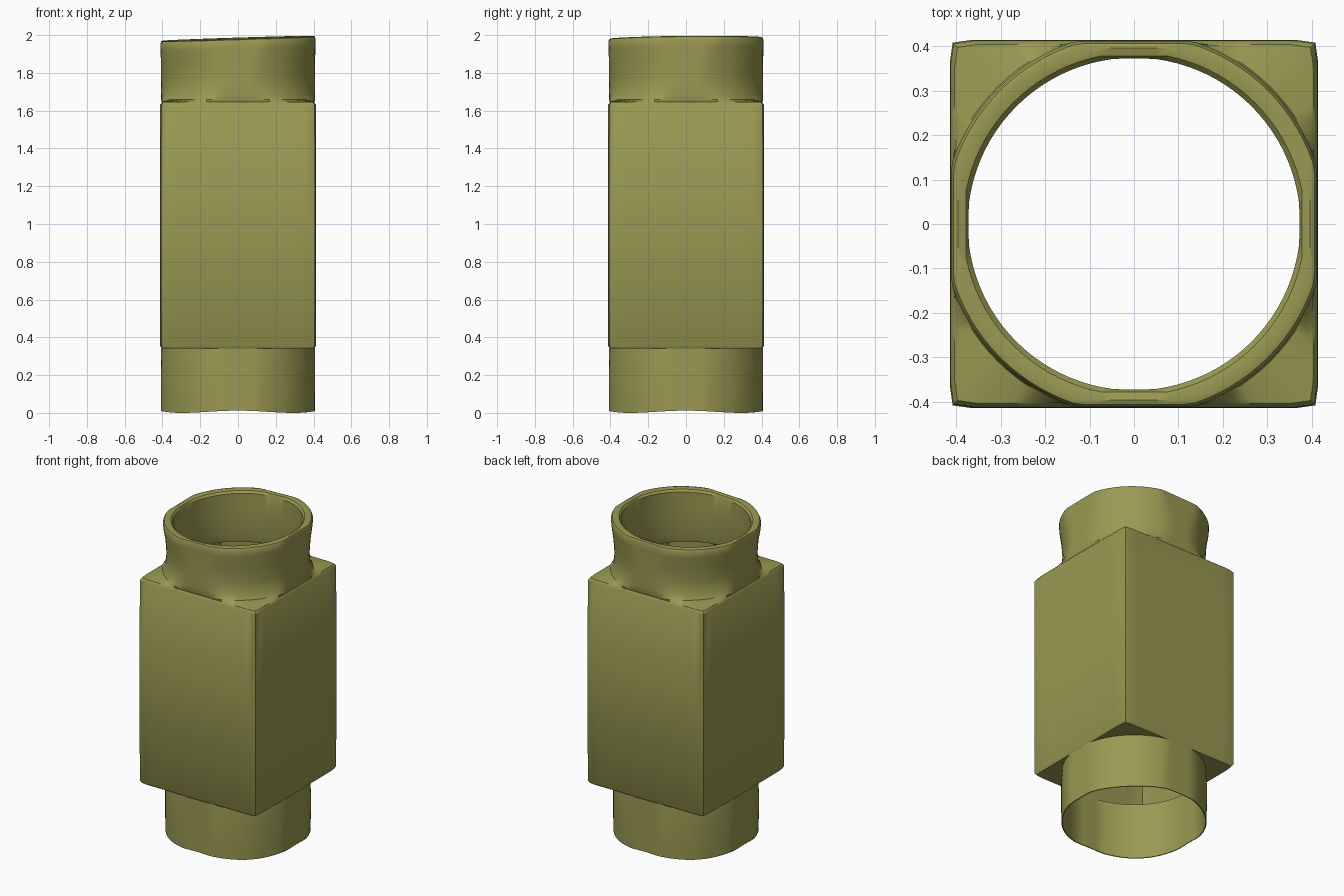
import bpy, bmesh, math

if "Cube" in bpy.data.objects:
    bpy.data.objects.remove(bpy.data.objects["Cube"])

N = 96  # points around each ring; includes the exact 45 degree corners


def square(half, corner=0.985):
    # square outline with slightly eased corners
    def r(a):
        m = max(abs(math.cos(a)), abs(math.sin(a)))
        return min(half / m, half * math.sqrt(2) * corner)
    return r


def collar(diag, side=0.408):
    # round outline, faintly flattened against the four sides
    def r(a):
        m = max(abs(math.cos(a)), abs(math.sin(a)))
        return min(diag, side / m)
    return r


def level(z):
    return lambda a: z


def tilted(z):
    # uneven hand-made rim
    return lambda a: z + 0.013 * math.cos(a) + 0.004 * math.sin(a)


# closed loop of rings: up the outside, over the rim, down the inside
rings = [
    (collar(0.418), lambda a: 0.006 + 0.006 * math.cos(4 * a)),
    (collar(0.420), level(0.12)),
    (collar(0.420), level(0.24)),
    (collar(0.415), level(0.342)),
    (square(0.404), level(0.342)),
    (square(0.412), level(0.355)),
    (square(0.414), level(1.00)),
    (square(0.412), level(1.632)),
    (square(0.403), level(1.645)),
    (collar(0.435), level(1.658)),
    (collar(0.418), level(1.69)),
    (collar(0.412), level(1.76)),
    (collar(0.418), level(1.85)),
    (collar(0.430, 0.410), tilted(1.93)),
    (collar(0.432, 0.411), tilted(1.965)),
    (collar(0.425, 0.406), tilted(1.979)),
    (collar(0.410, 0.396), tilted(1.983)),
    (collar(0.385, 0.378), tilted(1.978)),
    (collar(0.374, 0.372), tilted(1.965)),
    (collar(0.374, 0.372), level(1.85)),
    (collar(0.374, 0.372), level(1.70)),
    (collar(0.385, 0.380), level(1.65)),
    (square(0.400), level(1.635)),
    (square(0.404), level(0.355)),
    (collar(0.405, 0.400), level(0.352)),
    (collar(0.412, 0.403), lambda a: 0.006 + 0.006 * math.cos(4 * a)),
]

bm = bmesh.new()
loops = []
for radius, height in rings:
    loop = []
    for i in range(N):
        a = 2 * math.pi * i / N
        r = radius(a)
        loop.append(bm.verts.new((r * math.cos(a), r * math.sin(a), height(a))))
    loops.append(loop)
for k in range(len(loops)):
    lo, hi = loops[k], loops[(k + 1) % len(loops)]
    for i in range(N):
        j = (i + 1) % N
        bm.faces.new((lo[i], lo[j], hi[j], hi[i]))
bmesh.ops.recalc_face_normals(bm, faces=bm.faces)

mesh = bpy.data.meshes.new("square_vase")
bm.to_mesh(mesh)
bm.free()
vase = bpy.data.objects.new("square_vase", mesh)
bpy.context.collection.objects.link(vase)

# single olive glaze
glaze = bpy.data.materials.new("olive glaze")
glaze.diffuse_color = (0.32, 0.32, 0.085, 1)
glaze.use_nodes = True
glaze.node_tree.nodes["Principled BSDF"].inputs["Base Color"].default_value = glaze.diffuse_color
mesh.materials.append(glaze)

bpy.context.view_layer.objects.active = vase
vase.select_set(True)
bpy.ops.object.shade_smooth_by_angle(angle=math.radians(35))
